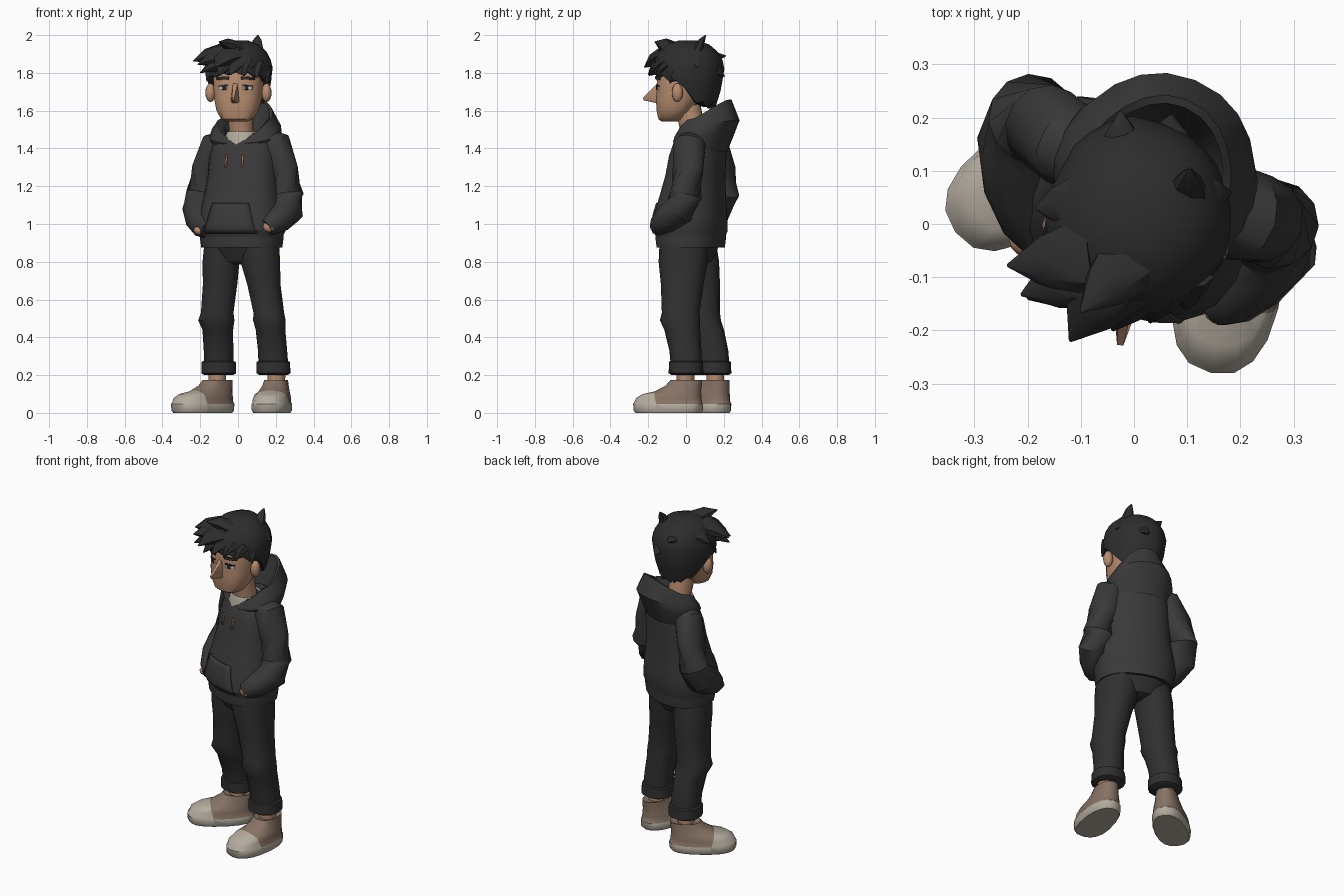
import bpy, bmesh, math, random
from mathutils import Vector, Matrix
from mathutils.bvhtree import BVHTree

if "Cube" in bpy.data.objects:
    bpy.data.objects.remove(bpy.data.objects["Cube"])

random.seed(4)


def mat(name, r, g, b):
    m = bpy.data.materials.new(name)
    m.diffuse_color = [((c / 255 + 0.055) / 1.055) ** 2.4 for c in (r, g, b)] + [1]
    m.use_nodes = True
    m.node_tree.nodes["Principled BSDF"].inputs["Base Color"].default_value = m.diffuse_color
    return m


HOODIE = mat("charcoal_fleece", 57, 57, 58)
PANTS = mat("dark_trouser_cloth", 48, 48, 49)
HAIR = mat("black_hair", 45, 45, 46)
SKIN = mat("tan_skin", 182, 140, 111)
CREAM = mat("cream_rubber", 180, 172, 159)
BROWN = mat("brown_canvas", 134, 114, 100)
WHITE = mat("eye_white", 200, 198, 194)
CORD = mat("amber_cord", 165, 122, 88)


def place(x, y, deg):
    return Matrix.Translation((x, y, 0)) @ Matrix.Rotation(math.radians(deg), 4, 'Z')


def make(name, bm, mats, M=None):
    me = bpy.data.meshes.new(name)
    bm.to_mesh(me)
    bm.free()
    for m in mats:
        me.materials.append(m)
    ob = bpy.data.objects.new(name, me)
    bpy.context.collection.objects.link(ob)
    if M:
        ob.matrix_world = M
    return ob


def skin(name, rings, mats, M=None, cap0=True, cap1=True, rule=None, cuts=()):
    """Join a list of equal point rings into a surface."""
    bm = bmesh.new()
    vs = [[bm.verts.new(p) for p in r] for r in rings]
    n = len(rings[0])
    for a, b in zip(vs, vs[1:]):
        for i in range(n):
            bm.faces.new((a[i], a[(i + 1) % n], b[(i + 1) % n], b[i]))
    if cap0:
        bm.faces.new(vs[0])
    if cap1:
        bm.faces.new(vs[-1])
    for co, no in cuts:
        bmesh.ops.bisect_plane(bm, geom=bm.verts[:] + bm.edges[:] + bm.faces[:], plane_co=co, plane_no=no)
    bmesh.ops.recalc_face_normals(bm, faces=bm.faces)
    if rule:
        for f in bm.faces:
            f.material_index = rule(f)
    return make(name, bm, mats, M)


def ring(z, rx, y0, y1, cx=0, n=16, p=2.3, taper=0):
    """Rounded outline at height z, front at y0, back at y1."""
    pts = []
    for i in range(n):
        t = 2 * math.pi * i / n
        s, c = math.sin(t), -math.cos(t)
        u = math.copysign(abs(s) ** (2 / p), s)
        v = math.copysign(abs(c) ** (2 / p), c)
        pts.append(Vector((cx + rx * u * (1 - taper * v), (y0 + y1) / 2 + (y1 - y0) / 2 * v, z)))
    return pts


def tube(name, path, m, n=12, flat=1.0):
    """Tube through (x, y, z, radius) points."""
    P = [Vector(p[:3]) for p in path]
    rings = []
    for i, p in enumerate(path):
        d = P[min(i + 1, len(P) - 1)] - P[max(i - 1, 0)]
        q = d.to_track_quat('Z', 'Y')
        rings.append([P[i] + q @ Vector((p[3] * math.cos(a), flat * p[3] * math.sin(a), 0))
                      for a in (2 * math.pi * k / n for k in range(n))])
    return skin(name, rings, [m])


def ball(name, loc, rad, m, M=Matrix()):
    bm = bmesh.new()
    bmesh.ops.create_uvsphere(bm, u_segments=12, v_segments=8, radius=1)
    bmesh.ops.transform(bm, matrix=Matrix.Translation(loc) @ Matrix.Diagonal((*rad, 1)), verts=bm.verts)
    return make(name, bm, [m], M)


def patch(name, base, cx, cz, w, h, m, off, tilt=0, narrow=0, n=6):
    """Thin plate draped over the front of a base part."""
    tree = BVHTree.FromPolygons([v.co for v in base.data.vertices],
                                [p.vertices[:] for p in base.data.polygons])
    bm = bmesh.new()
    rows = []
    for j in range(n + 1):
        row = []
        for i in range(n + 1):
            u, v = i / n - .5, j / n - .5
            x, z = cx + u * w * (1 - narrow * (v + .5)), cz + v * h + tilt * u
            hit = tree.ray_cast(Vector((x, -2, z)), Vector((0, 1, 0)))[0]
            row.append(bm.verts.new((x, (hit.y if hit else 0) - off, z)))
        rows.append(row)
    for a, b in zip(rows, rows[1:]):
        for i in range(n):
            bm.faces.new((a[i], a[i + 1], b[i + 1], b[i]))
    ob = make(name, bm, [m], base.matrix_world.copy())
    s = ob.modifiers.new("thickness", 'SOLIDIFY')
    s.thickness, s.offset = off, -1
    return ob


# Shoes: cream sole and toe cap, brown upper, cut along clean lines
def shoe_rule(f):
    c = f.calc_center_median()
    return 0 if c.z < .05 or c.y < -.14 - .25 * (c.z - .055) else 1


SHOE = [(0, .09, -.27, .083), (.012, .097, -.28, .094), (.048, .098, -.283, .096), (.054, .094, -.278, .09),
        (.08, .092, -.266, .087), (.1, .086, -.23, .086), (.114, .077, -.165, .085), (.145, .066, -.105, .088),
        (.174, .06, -.08, .09), (.166, .045, -.055, .065)]
for side, x, y, deg in (("right", -.11, .155, -53), ("left", .203, -.003, -12)):
    skin(side + "_shoe", [ring(z, w, a, b, n=18, p=2.4, taper=.1) for z, w, a, b in SHOE],
         [CREAM, BROWN], place(x, y, deg), rule=shoe_rule, cuts=[((0, -.14, .055), (0, 1, .25))])
    tube(side + "_ankle", [(x, y, .1, .045), (x, y, .3, .05)], SKIN)

# Trouser legs with rolled cuffs: z, x, y, half width, half depth
LEGS = {"right": [(.9, -.08, .05, .1, .11), (.8, -.09, .06, .1, .115), (.68, -.095, .072, .093, .108),
                  (.53, -.11, .08, .088, .1), (.49, -.115, .083, .098, .102), (.44, -.107, .105, .083, .096),
                  (.33, -.103, .138, .08, .086), (.275, -.102, .145, .08, .083), (.27, -.102, .148, .092, .09),
                  (.21, -.102, .15, .094, .09), (.2, -.102, .15, .078, .075)],
        "left": [(.9, .11, -.01, .11, .13), (.8, .118, -.015, .107, .13), (.68, .137, -.02, .09, .113),
                 (.53, .163, -.028, .083, .1), (.49, .166, -.032, .088, .106), (.44, .172, -.02, .08, .095),
                 (.33, .183, -.003, .079, .085), (.275, .186, 0, .08, .083), (.27, .187, 0, .09, .09),
                 (.21, .188, 0, .092, .092), (.2, .188, 0, .076, .076)]}
for side, rows in LEGS.items():
    skin(side + "_trouser_leg", [ring(z, rx, y - ry, y + ry, x, n=14) for z, x, y, rx, ry in rows], [PANTS])

# Trouser seat and hoodie body, both turned with the shoulders
BODY = place(.02, .025, -22)
skin("trouser_seat", [ring(z, a, -b, b) for z, a, b in ((.92, .195, .15), (.85, .17, .125), (.8, .13, .1),
                                                        (.785, .05, .06))], [PANTS], BODY)
TORSO = [(.885, .19, .15, 0), (.875, .216, .168, 0), (.925, .223, .174, 0), (.94, .222, .174, 0),
         (.965, .235, .188, -.005), (1.05, .228, .182, 0), (1.15, .205, .165, .012), (1.26, .192, .147, .027),
         (1.36, .188, .14, .04), (1.43, .175, .127, .052), (1.48, .125, .1, .06)]
torso = skin("hoodie_body", [ring(z, a, o - b, o + b, n=20) for z, a, b, o in TORSO], [HOODIE], BODY)
patch("front_pocket", torso, 0, 1.03, .3, .16, HOODIE, .009, narrow=.3)
for s in (-1, 1):
    patch("drawstring", torso, s * .047, 1.335, .009, .065, CORD, .008, n=2)

# Sleeves bent into the pocket
tube("right_sleeve", [(-.04, .105, 1.44, .06), (-.12, .146, 1.415, .08), (-.165, .183, 1.29, .08),
                      (-.19, .198, 1.16, .085), (-.205, .155, 1.08, .09), (-.2, .07, 1.03, .082),
                      (-.185, .01, .99, .066), (-.15, -.04, .97, .05)], HOODIE)
tube("left_sleeve", [(.11, .05, 1.45, .065), (.2, .018, 1.415, .088), (.237, .01, 1.29, .083),
                     (.262, .0, 1.15, .086), (.262, -.04, 1.07, .086), (.215, -.1, 1.025, .074),
                     (.18, -.135, 1.0, .06), (.15, -.15, .98, .045)], HOODIE)
ball("left_hand", (.167, -.162, .985), (.036, .028, .03), SKIN)
ball("right_hand", (-.205, -.03, .966), (.03, .03, .025), SKIN)

# Hood lying open behind the neck: half width, front, back, height, front drop, nape lift, back narrowing
HOOD = [(.165, .12, .125, 1.385, 0, 0, 0), (.195, .14, .17, 1.46, .035, .03, .1),
        (.182, .135, .2, 1.51, .07, .04, .14), (.142, .12, .16, 1.562, .115, .098, .2),
        (.125, .1, .145, 1.557, .115, .098, .2), (.09, .075, .1, 1.46, .02, .02, 0)]
rings = []
for a, f, b, z, drop, lift, narrow in HOOD:
    r = ring(0, a, -f, b, n=20, p=2.2, taper=narrow)
    for i, p in enumerate(r):
        c = math.cos(2 * math.pi * i / 20)
        p.z = z - drop * c ** 2 if c > 0 else z + lift * abs(c)
    rings.append(r)
skin("hood", rings, [HOODIE], place(.04, .085, -22), cap0=False, cap1=False)
skin("shirt_collar", [ring(z, a, -a, a, n=14) for z, a in ((1.4, .1), (1.465, .09), (1.49, .083), (1.46, .07))],
     [CREAM], place(.025, .043, -22))
tube("neck", [(.025, .05, 1.4, .07), (.018, .035, 1.5, .066), (.01, .01, 1.62, .07)], SKIN)

# Head
HEAD = place(.006, 0, -8)
FACE = [(1.542, .055, -.128, -.04), (1.556, .085, -.146, -.01), (1.6, .112, -.155, .035), (1.66, .126, -.158, .075),
        (1.72, .131, -.153, .1), (1.78, .134, -.155, .12), (1.87, .12, -.13, .12), (1.93, .06, -.07, .07)]
head = skin("head", [ring(z, a, f, b, n=20, p=2.5) for z, a, f, b in FACE], [SKIN], HEAD)

# Pointed nose
skin("nose", [[Vector(p) for p in r] for r in (
    [(-.01, -.14, 1.76), (.01, -.14, 1.76), (.012, -.13, 1.74), (-.012, -.13, 1.74)],
    [(-.011, -.17, 1.725), (.011, -.17, 1.725), (.02, -.14, 1.7), (-.02, -.14, 1.7)],
    [(-.006, -.23, 1.668), (.006, -.23, 1.668), (.026, -.14, 1.645), (-.026, -.14, 1.645)],
    [(-.005, -.226, 1.655), (.005, -.226, 1.655), (.016, -.14, 1.636), (-.016, -.14, 1.636)])], [SKIN], HEAD)

# Ears, eyes and brows
for s in (-1, 1):
    ball("ear", (s * .15, -.025, 1.695), (.027, .03, .05), SKIN, HEAD)
    patch("eye", head, s * .066, 1.72, .046, .02, WHITE, .003)
    patch("pupil", head, s * .06, 1.72, .018, .02, HAIR, .005, n=2)
    patch("eyelid", head, s * .066, 1.733, .054, .007, HAIR, .006, tilt=-s * .006)
    patch("eyebrow", head, s * .068, 1.772, .07, .016, HAIR, .008, tilt=-s * .004)

# Hair cap with a ragged hem, high over the brow and low at the nape
N = 28
rings = []
lump = [1 + random.uniform(-.03, .03) for _ in range(N)]
for k in range(8):
    r = []
    for j in range(N):
        t = 2 * math.pi * j / N
        c = math.cos(t)
        hem = (1.735 + .065 * c if c > 0 else 1.735 - .115 * abs(c) ** .35) + .01 * (-1) ** j
        if k < 5:
            phi = math.radians((12, 32, 52, 70, 86)[k])
            z, f = 1.81 + .165 * math.cos(phi), math.sin(phi) ** .84
        else:
            z = (1.8 + hem) / 2 if k == 5 else hem
            f = 1 - .24 * (max(0, 1.8 - z) / .18) ** 1.3
            f *= .8 if k == 7 else 1
        f *= lump[j]
        r.append(Vector((.173 * f * math.sin(t), .01 - .19 * f * c, z)))
    rings.append(r)
skin("hair_cap", rings, [HAIR], HEAD)

# Hair locks: root, tip, root radius
LOCKS = [((-.08, -.06, 1.9), (-.238, -.078, 1.862), .085), ((-.09, -.09, 1.87), (-.212, -.133, 1.845), .075),
         ((-.09, -.1, 1.84), (-.2, -.14, 1.8), .06), ((-.04, -.1, 1.89), (-.12, -.22, 1.83), .085),
         ((-.06, -.12, 1.84), (-.1, -.195, 1.785), .055), ((.0, -.12, 1.85), (-.04, -.2, 1.79), .06),
         ((.05, -.12, 1.85), (.03, -.185, 1.785), .055), ((.1, -.1, 1.84), (.1, -.16, 1.775), .05),
         ((.13, -.05, 1.83), (.155, -.085, 1.745), .05), ((-.13, -.03, 1.83), (-.165, -.06, 1.755), .05),
         ((.1, .06, 1.91), (.105, .105, 2.0), .04), ((.11, .05, 1.87), (.182, .06, 1.83), .06),
         ((-.02, .12, 1.86), (-.025, .212, 1.89), .05), ((.0, -.06, 1.91), (-.1, -.165, 1.965), .075),
         ((-.1, .04, 1.88), (-.185, .03, 1.85), .06), ((.06, .13, 1.82), (.07, .205, 1.78), .06),
         ((.06, .1, 1.7), (.06, .145, 1.61), .06), ((-.03, .1, 1.7), (-.02, .145, 1.61), .06)]
for root, tip, rad in LOCKS:
    a, b = Vector(root), Vector(tip)
    m = a.lerp(b, .55) + Vector((0, 0, .012))
    tube("hair_lock", [(*a, rad), (*m, rad * .62), (*b, .003)], HAIR, 7, .7)

# Smooth shading with sharp creases kept
bpy.ops.object.select_all(action='DESELECT')
for ob in bpy.context.scene.objects:
    ob.select_set(True)
    bpy.context.view_layer.objects.active = ob
bpy.ops.object.shade_smooth_by_angle(angle=math.radians(40))
